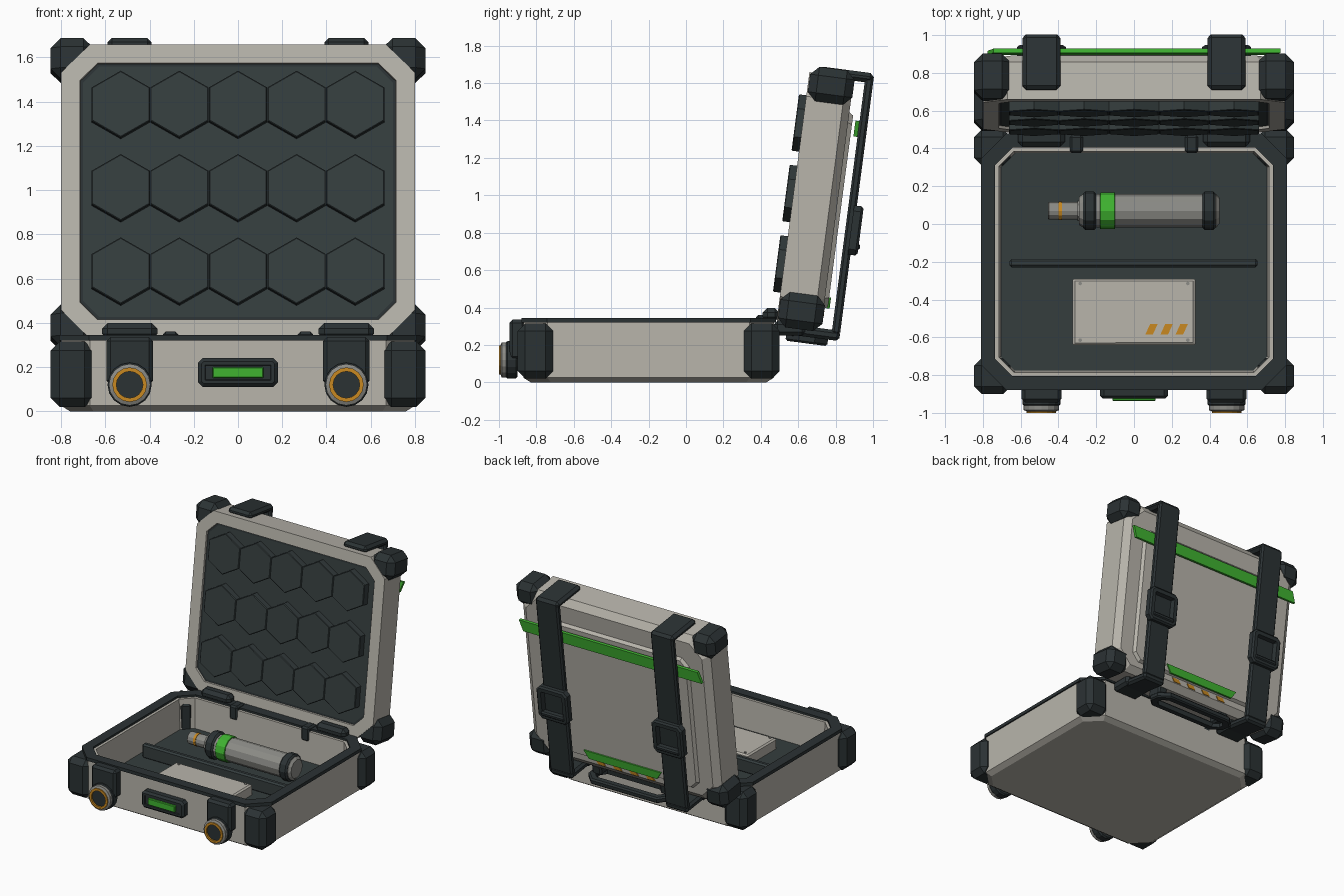
import bpy, bmesh, math
from mathutils import Matrix, Vector

cube = bpy.data.objects.get("Cube")
if cube:
    bpy.data.objects.remove(cube)


def material(name, color):
    m = bpy.data.materials.new(name)
    m.use_nodes = True
    m.diffuse_color = (*color, 1)
    bsdf = next(n for n in m.node_tree.nodes if n.type == 'BSDF_PRINCIPLED')
    bsdf.inputs["Base Color"].default_value = (*color, 1)
    bsdf.inputs["Roughness"].default_value = 0.7
    return m


SHELL = material("warm light grey", (0.48, 0.46, 0.41))
PANEL = material("dark slate", (0.035, 0.047, 0.048))
TRIM = material("black rubber", (0.024, 0.032, 0.034))
GREEN = material("bright green", (0.05, 0.45, 0.03))
ORANGE = material("amber", (0.58, 0.25, 0.015))
METAL = material("mid grey metal", (0.26, 0.26, 0.24))

# Lid frame: x across, y through the thickness (back), z up along the lid
LID = Matrix.Translation((0, 0.485, 0.33)) @ Matrix.Rotation(math.radians(-7.5), 4, 'X')
SWAP = Matrix(((1, 0, 0, 0), (0, 0, 1, 0), (0, 1, 0, 0), (0, 0, 0, 1)))
LID_FLAT = LID @ SWAP  # outlines drawn in the lid plane, depth as z
WORLD = Matrix.Identity(4)
SIDES = (("left", 1), ("right", -1))


def finish(name, bm, matrix, mats):
    bm.transform(matrix)
    bmesh.ops.recalc_face_normals(bm, faces=bm.faces)
    mesh = bpy.data.meshes.new(name)
    bm.to_mesh(mesh)
    bm.free()
    for m in mats:
        mesh.materials.append(m)
    ob = bpy.data.objects.new(name, mesh)
    bpy.context.collection.objects.link(ob)
    return ob


def skin(name, rings, mats, matrix=WORLD, closed=False):
    """Join rings of points; mats holds one entry per span, then the two caps."""
    spans = len(rings) if closed else len(rings) - 1
    if not isinstance(mats, list):
        mats = [mats] * (spans + 2)
    used = list(dict.fromkeys(mats))
    bm = bmesh.new()
    vs = [[bm.verts.new(p) for p in ring] for ring in rings]
    n = len(vs[0])
    for i in range(spans):
        a, b = vs[i], vs[(i + 1) % len(vs)]
        for k in range(n):
            f = bm.faces.new((a[k], a[(k + 1) % n], b[(k + 1) % n], b[k]))
            f.material_index = used.index(mats[i])
    if not closed:
        bm.faces.new(vs[0]).material_index = used.index(mats[-2])
        bm.faces.new(vs[-1]).material_index = used.index(mats[-1])
    return finish(name, bm, matrix, used)


def octagon(x0, x1, y0, y1, cut, inset, z):
    x0, x1, y0, y1 = x0 + inset, x1 - inset, y0 + inset, y1 - inset
    c = cut - 0.586 * inset
    return [(x0 + c, y0, z), (x1 - c, y0, z), (x1, y0 + c, z), (x1, y1 - c, z),
            (x1 - c, y1, z), (x0 + c, y1, z), (x0, y1 - c, z), (x0, y0 + c, z)]


def loft(name, outline, levels, mats, matrix=WORLD, closed=False):
    return skin(name, [octagon(*outline, i, z) for i, z in levels], mats, matrix, closed)


def lathe(name, profile, mats, matrix, n=16, phase=0.0):
    angles = [phase + math.tau * k / n for k in range(n)]
    return skin(name, [[(r * math.cos(a), r * math.sin(a), t) for a in angles]
                       for r, t in profile], mats, matrix)


def plate(name, points, z0, z1, mat, matrix=WORLD):
    return skin(name, [[(x, y, z) for x, y in points] for z in (z0, z1)], mat, matrix)


def box(name, x, y, z, mat, bevel=0.0, matrix=WORLD):
    bm = bmesh.new()
    bmesh.ops.create_cube(bm, size=1)
    for v in bm.verts:
        v.co = Vector([(a + b) / 2 + c * (b - a) for (a, b), c in zip((x, y, z), v.co)])
    if bevel:
        bmesh.ops.bevel(bm, geom=bm.edges[:], offset=bevel, segments=1, affect='EDGES')
    return finish(name, bm, matrix, [mat])


def span(center, half):
    return (center - half, center + half)


# Base tray with hollow interior, dark floor and rubber rim
BASE = (-0.8, 0.8, -0.87, 0.47, 0.13)
loft("base_tray", BASE, [(0.04, 0), (0, 0.025), (0, 0.33), (0.085, 0.33), (0.095, 0.1)],
     [SHELL] * 5 + [PANEL])
loft("base_rim", BASE, [(-0.01, 0.32), (-0.01, 0.345), (0.065, 0.345), (0.065, 0.32)],
     TRIM, closed=True)

# Lid shell with recessed dark lining and raised back panel
COVER = (-0.8, 0.8, 0, 1.34, 0.13)
loft("lid_shell", COVER, [(0.05, 0.24), (0, 0.2), (0, 0), (0.085, 0), (0.087, 0.015), (0.1, 0.015)],
     [SHELL] * 4 + [TRIM, SHELL, PANEL], LID_FLAT)
loft("lid_back_panel", (-0.64, 0.64, 0.09, 1.16, 0.06), [(0, 0.235), (0.02, 0.262)],
     SHELL, LID_FLAT)

# Hexagonal padding
for row in range(3):
    for col in range(5):
        spot = Matrix.Translation((0.265 * (col - 2), 0.303 + 0.38 * row, 0))
        lathe(f"hex_pad_{row}_{col}", [(0.152, 0.03), (0.152, -0.036), (0.147, -0.04)],
              PANEL, LID_FLAT @ spot, 6, math.pi / 2)

# Corner guards on base and lid
for side, s in SIDES:
    gx = span(0.75 * s, 0.097)
    for place, gy in (("front", (-0.9, -0.71)), ("back", (0.31, 0.5))):
        box(f"base_guard_{place}_{side}", gx, gy, (0.02, 0.315), TRIM, 0.04)
    for place, gz in (("lower", (-0.03, 0.16)), ("upper", (1.19, 1.375))):
        box(f"lid_guard_{place}_{side}", gx, (0.005, 0.245), gz, TRIM, 0.045, LID)

# Latches, hinges, clips and straps on both sides
for side, s in SIDES:
    cx = 0.49 * s
    box(f"latch_plate_{side}", span(cx, 0.105), (-0.945, -0.86), (0.12, 0.335), TRIM, 0.018)
    lathe(f"latch_dial_{side}",
          [(0.09, 0), (0.1, 0.01), (0.1, 0.055), (0.094, 0.062), (0.094, 0.085), (0.078, 0.092),
           (0.078, 0.1), (0.06, 0.1), (0.06, 0.088)],
          [TRIM] * 3 + [METAL] * 2 + [ORANGE] * 3 + [TRIM, TRIM],
          Matrix.Translation((cx, -0.9, 0.12)) @ Matrix.Rotation(math.pi / 2, 4, 'X'))
    box(f"hinge_{side}", span(cx, 0.125), (0.41, 0.5), (0.325, 0.398), TRIM, 0.025)
    box(f"hinge_leaf_{side}", span(cx, 0.11), (0.47, 0.64), (0.25, 0.33), TRIM, 0.02)
    box(f"inner_clip_{side}", span(0.305 * s, 0.035), (0.375, 0.47), (0.25, 0.36), TRIM, 0.012)
    box(f"strap_back_{side}", span(cx, 0.095), (0.3, 0.345), (-0.03, 1.36), TRIM, 0.012, LID)
    box(f"strap_top_{side}", span(cx, 0.1), (0.05, 0.345), (1.325, 1.378), TRIM, 0.02, LID)
    box(f"strap_bottom_{side}", span(cx, 0.095), (0.1, 0.345), (-0.065, -0.01), TRIM, 0.016, LID)
    loft(f"buckle_{side}", (*span(cx, 0.13), 0.4, 0.665, 0.03),
         [(0, 0.33), (0, 0.37), (0.012, 0.382), (0.04, 0.382), (0.05, 0.33)],
         TRIM, LID_FLAT, closed=True)
    box(f"buckle_bar_{side}", span(cx, 0.1), (0.34, 0.39), (0.43, 0.465), TRIM, 0.01, LID)

# Green bands and amber dashes on the lid back
plate("upper_band", [(-0.775, 1.03), (0.745, 1.03), (0.775, 1.115), (-0.745, 1.115)],
      0.278, 0.3, GREEN, LID_FLAT)
plate("lower_band", [(-0.29, 0.1), (0.29, 0.1), (0.33, 0.16), (-0.33, 0.16)],
      0.255, 0.272, GREEN, LID_FLAT)
for k in range(4):
    x = -0.21 + 0.14 * k
    plate(f"lid_dash_{k}", [(x - 0.04, 0.056), (x + 0.02, 0.056), (x + 0.04, 0.084), (x - 0.02, 0.084)],
          0.24, 0.246, ORANGE, LID_FLAT)

# Carry handle under the hinge side of the lid
handle_frame = LID @ Matrix.Translation((0, 0, -0.1))
loft("carry_handle", (-0.35, 0.35, 0.06, 0.285, 0.07),
     [(0, 0.01), (0, 0.035), (0.012, 0.045), (0.045, 0.045), (0.055, 0.035), (0.055, 0.0), (0.01, 0)],
     TRIM, handle_frame, closed=True)
for side, s in SIDES:
    box(f"handle_mount_{side}", span(0.29 * s, 0.04), (0.08, 0.2), (-0.07, 0.01), TRIM, 0.012, LID)

# Status light on the front
front = Matrix.Translation((0, -0.86, 0)) @ Matrix.Rotation(math.pi / 2, 4, 'X')
loft("light_housing", (-0.18, 0.18, 0.11, 0.24, 0.02),
     [(0, 0), (0, 0.05), (0.015, 0.065), (0.03, 0.065), (0.033, 0.058)], TRIM, front)
loft("status_light", (-0.115, 0.115, 0.15, 0.2, 0.004), [(0, 0.05), (0, 0.072), (0.004, 0.076)],
     GREEN, front)

# Canister lying in the tray
axis = Matrix.Translation((0, 0.07, 0.195)) @ Matrix.Rotation(math.pi / 2, 4, 'Y')
lathe("canister_body", [(0.075, -0.29), (0.088, -0.27), (0.088, 0.435), (0.07, 0.452)], METAL, axis, 12)
for name, a, b, r, mat in (("canister_collar", -0.27, -0.2, 0.102, TRIM),
                           ("canister_cap", 0.362, 0.432, 0.102, TRIM),
                           ("canister_band", -0.18, -0.1, 0.096, GREEN)):
    edge = 0.012 if mat is TRIM else 0.002
    lathe(name, [(r - edge, a), (r, a + edge), (r, b - edge), (r - edge, b)], mat, axis, 12)
lathe("canister_nozzle", [(0.042, -0.455), (0.046, -0.45), (0.046, -0.3), (0.055, -0.3), (0.055, -0.27)],
      METAL, axis, 12)
lathe("nozzle_ring", [(0.049, -0.4), (0.049, -0.38)], ORANGE, axis, 12)

# Divider and control plate in the tray
box("tray_divider", (-0.66, 0.655), (-0.23, -0.185), (0.095, 0.205), PANEL, 0.012)
loft("control_plate", (-0.325, 0.325, -0.64, -0.29, 0.006), [(0, 0.095), (0, 0.17), (0.012, 0.18)], SHELL)
for k in range(3):
    x = 0.06 + 0.08 * k
    plate(f"plate_dash_{k}", [(x, -0.585), (x + 0.04, -0.585), (x + 0.065, -0.53), (x + 0.025, -0.53)],
          0.178, 0.184, ORANGE)
for side, s in SIDES:
    for place, y in (("front", -0.615), ("back", -0.315)):
        lathe(f"plate_screw_{place}_{side}", [(0.01, 0.175), (0.01, 0.186)], METAL,
              Matrix.Translation((0.285 * s, y, 0)), 8)
